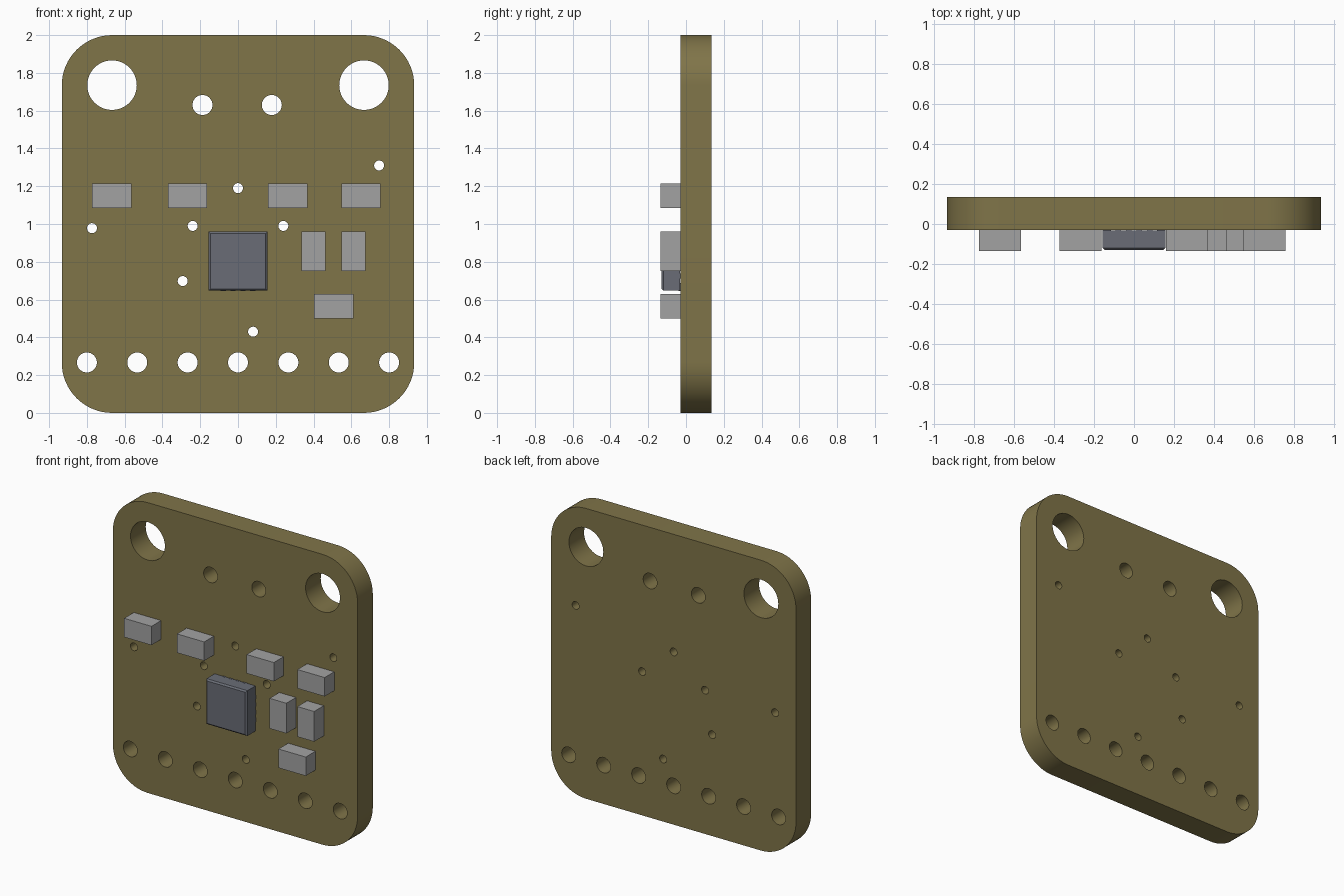
import bpy, bmesh
from math import sin, cos, pi, radians
from mathutils import Matrix

if "Cube" in bpy.data.objects:
    bpy.data.objects.remove(bpy.data.objects["Cube"])

FRONT, BACK = -0.03, 0.135   # board faces along y


def material(name, rgb):
    m = bpy.data.materials.new(name)
    m.diffuse_color = (*rgb, 1)
    m.use_nodes = True
    m.node_tree.nodes["Principled BSDF"].inputs["Base Color"].default_value = m.diffuse_color
    return m


board_mat = material("board_olive", (0.215, 0.176, 0.066))
chip_mat = material("chip_slate", (0.142, 0.152, 0.182))
block_mat = material("block_grey", (0.36, 0.36, 0.36))


def arc(cx, cz, r, a0, a1, n):
    return [(cx + r * cos(a0 + (a1 - a0) * i / n),
             cz + r * sin(a0 + (a1 - a0) * i / n)) for i in range(n + 1)]


def add_loop(curve, pts):
    s = curve.splines.new('POLY')
    s.points.add(len(pts) - 1)
    for p, (x, z) in zip(s.points, pts):
        p.co = (x, z, 0, 1)
    s.use_cyclic_u = True


def mesh_object(name, bm, mat):
    mesh = bpy.data.meshes.new(name)
    bm.to_mesh(mesh)
    bm.free()
    mesh.materials.append(mat)
    ob = bpy.data.objects.new(name, mesh)
    bpy.context.collection.objects.link(ob)
    return ob


def box(name, x, y, z, mat, bevel=0):
    bm = bmesh.new()
    size = [b - a for a, b in (x, y, z)]
    mid = [(a + b) / 2 for a, b in (x, y, z)]
    bmesh.ops.create_cube(bm, size=1, matrix=Matrix.Translation(mid) @ Matrix.Diagonal((*size, 1)))
    if bevel:   # chamfer only the edges around the front face
        edges = [e for e in bm.edges if all(v.co.y < mid[1] for v in e.verts)]
        bmesh.ops.bevel(bm, geom=edges, offset=bevel, segments=1, affect='EDGES')
    return mesh_object(name, bm, mat)


# Circuit board: rounded outline with holes, filled and extruded
W, R = 0.933, 0.267
curve = bpy.data.curves.new("board_profile", 'CURVE')
curve.dimensions = '2D'
curve.fill_mode = 'BOTH'
curve.extrude = (BACK - FRONT) / 2
outline = []
for i, (cx, cz) in enumerate([(W - R, 2 - R), (R - W, 2 - R), (R - W, R), (W - R, R)]):
    outline += arc(cx, cz, R, i * pi / 2, (i + 1) * pi / 2, 16)
add_loop(curve, outline)

holes = [(s * 0.667, 1.735, 0.131, 48) for s in (-1, 1)]             # mounting holes
holes += [(x, 1.63, 0.053, 32) for x in (-0.188, 0.179)]             # upper pair
holes += [((i - 3) * 0.2667, 0.267, 0.053, 32) for i in range(7)]    # header row
vias = [(0.747, 1.31), (0, 1.19), (-0.24, 0.99), (0.24, 0.99),
        (-0.773, 0.978), (-0.293, 0.698), (0.08, 0.43)]
holes += [(x, z, 0.0265, 24) for x, z in vias]
for x, z, r, n in holes:
    add_loop(curve, arc(x, z, r, 0, 2 * pi, n)[:-1])

helper = bpy.data.objects.new("board_profile", curve)
bpy.context.collection.objects.link(helper)
deps = bpy.context.evaluated_depsgraph_get()
flat = bpy.data.meshes.new_from_object(helper.evaluated_get(deps))
bpy.data.objects.remove(helper)
bm = bmesh.new()
bm.from_mesh(flat)
bmesh.ops.remove_doubles(bm, verts=bm.verts, dist=1e-5)
bmesh.ops.transform(bm, verts=bm.verts, matrix=Matrix.Translation((0, (FRONT + BACK) / 2, 0))
                    @ Matrix.Rotation(pi / 2, 4, 'X'))
bmesh.ops.recalc_face_normals(bm, faces=bm.faces)
board = mesh_object("circuit_board", bm, board_mat)
bpy.context.view_layer.objects.active = board
board.select_set(True)
bpy.ops.object.shade_smooth_by_angle(angle=radians(30))

# Small surface-mount blocks: centre x, centre z, upright or not
blocks = [(-0.669, 1.15, 0), (-0.267, 1.15, 0), (0.264, 1.15, 0), (0.651, 1.15, 0),
          (0.399, 0.856, 1), (0.611, 0.856, 1), (0.507, 0.564, 0)]
for i, (x, z, upright) in enumerate(blocks):
    hx, hz = (0.064, 0.104) if upright else (0.104, 0.065)
    box(f"surface_mount_block_{i + 1}", (x - hx, x + hx), (-0.135, FRONT), (z - hz, z + hz), block_mat)

# Sensor chip raised slightly off the board on its pads
CZ, H = 0.803, 0.156
box("chip_body", (-H, H), (-0.13, -0.033), (CZ - H, CZ + H), chip_mat, bevel=0.01)
for i in range(4):
    t = (i - 1.5) * 0.0525
    for s, side in ((-1, "low"), (1, "high")):
        a, b = sorted((s * (H - 0.04), s * (H + 0.001)))
        box(f"chip_pad_x_{side}_{i + 1}", (a, b), (-0.04, FRONT), (CZ + t - 0.014, CZ + t + 0.014), chip_mat)
        box(f"chip_pad_z_{side}_{i + 1}", (t - 0.014, t + 0.014), (-0.04, FRONT), (CZ + a, CZ + b), chip_mat)
